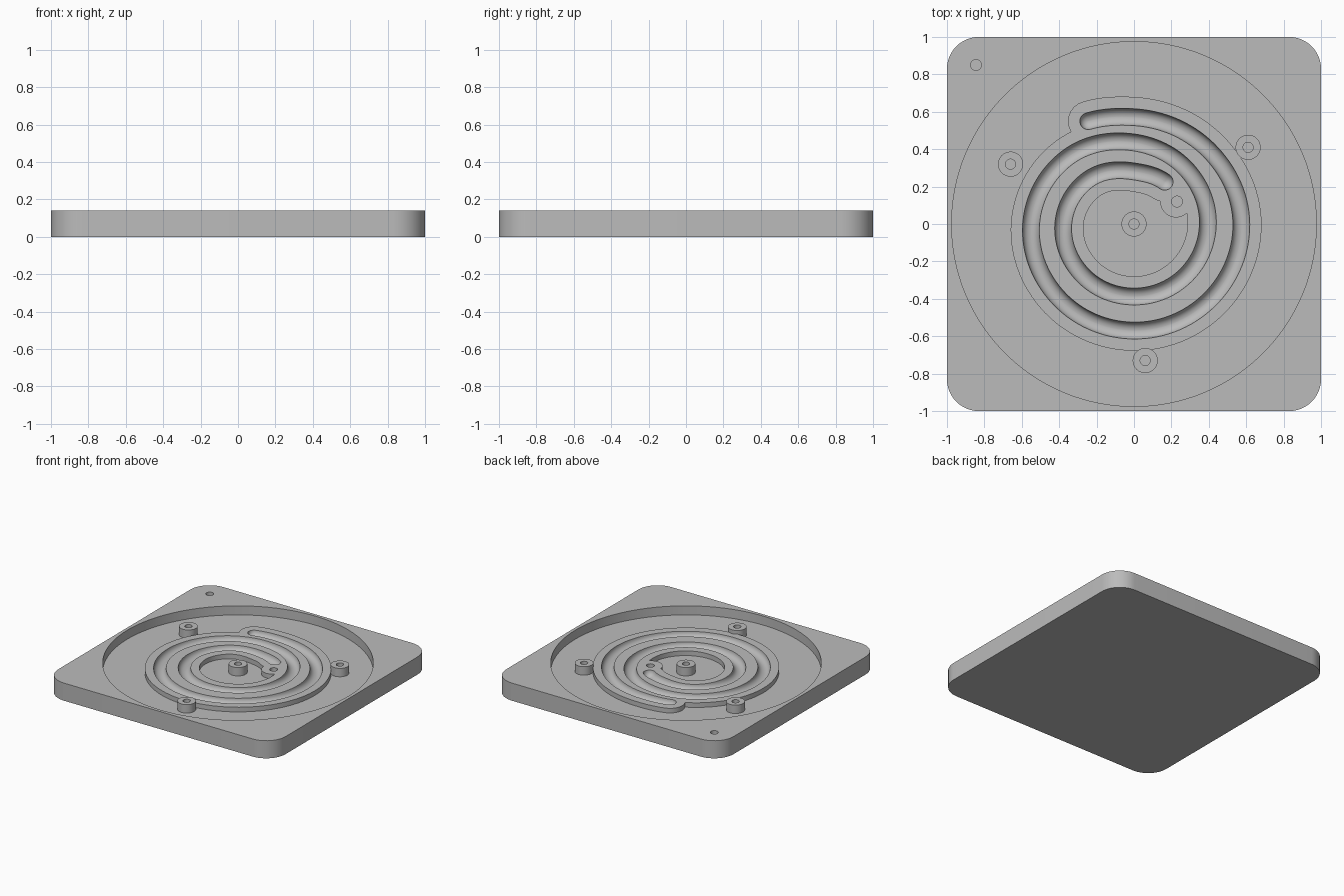
import bpy, bmesh, math
from mathutils import Vector

cube = bpy.data.objects.get("Cube")
if cube:
    bpy.data.objects.remove(cube, do_unlink=True)

TOP, FLOOR, LAND = 0.14, 0.068, 0.105
GROOVE_R, LAND_R = 0.045, 0.108

grey = bpy.data.materials.new("machined grey")
grey.use_nodes = True
grey.diffuse_color = (0.5, 0.5, 0.5, 1)
grey.node_tree.nodes["Principled BSDF"].inputs["Base Color"].default_value = (0.5, 0.5, 0.5, 1)


def finish(bm, name):
    bmesh.ops.recalc_face_normals(bm, faces=bm.faces)
    mesh = bpy.data.meshes.new(name)
    bm.to_mesh(mesh)
    bm.free()
    mesh.materials.append(grey)
    ob = bpy.data.objects.new(name, mesh)
    bpy.context.collection.objects.link(ob)
    return ob


def cylinder(name, x, y, radius, z0, z1, sides=48):
    bm = bmesh.new()
    bmesh.ops.create_cone(bm, cap_ends=True, segments=sides, radius1=radius,
                          radius2=radius, depth=z1 - z0)
    bmesh.ops.translate(bm, verts=bm.verts, vec=(x, y, (z0 + z1) / 2))
    return finish(bm, name)


def combine(target, tool, operation):
    mod = target.modifiers.new(operation, "BOOLEAN")
    mod.operation, mod.solver, mod.object = operation, "EXACT", tool
    bpy.context.view_layer.objects.active = target
    bpy.ops.object.modifier_apply(modifier=mod.name)
    bpy.data.objects.remove(tool, do_unlink=True)


# Spiral centre line: angle in degrees and radius
KEYS = [(54, .279), (90, .281), (135, .34), (180, .378), (225, .387), (270, .388),
        (315, .39), (360, .395), (405, .405), (450, .436), (495, .503), (540, .55),
        (585, .565), (630, .57), (675, .572), (720, .574), (765, .562), (810, .571),
        (835, .603)]


def spiral_point(angle):
    i = max(k for k in range(len(KEYS) - 1) if KEYS[k][0] <= angle)
    (a0, r0), (a1, r1) = KEYS[i], KEYS[i + 1]

    def slope(k):
        p, q = KEYS[max(k - 1, 0)], KEYS[min(k + 1, len(KEYS) - 1)]
        return (q[1] - p[1]) / (q[0] - p[0])
    t, w = (angle - a0) / (a1 - a0), a1 - a0
    r = ((2*t**3 - 3*t**2 + 1) * r0 + (t**3 - 2*t**2 + t) * w * slope(i)
         + (3*t**2 - 2*t**3) * r1 + (t**3 - t**2) * w * slope(i + 1))
    a = math.radians(angle)
    return Vector((r * math.cos(a), r * math.sin(a)))


def strip(name, start, end, rings, cap=12):
    """Round-ended solid along the spiral; rings are (half width, height)."""
    path = [spiral_point(min(a, 834.99)) for a in range(start, end + 1, 3)]
    n = len(path)
    sides = []
    for i in range(n):
        d = (path[min(i + 1, n - 1)] - path[max(i - 1, 0)]).normalized()
        sides.append(Vector((-d.y, d.x)))

    def turned(v, a):
        return Vector((v.x * math.cos(a) - v.y * math.sin(a),
                       v.x * math.sin(a) + v.y * math.cos(a)))
    sweep = [-math.pi * k / cap for k in range(1, cap)]
    outline = list(zip(path, sides))
    outline += [(path[-1], turned(sides[-1], a)) for a in sweep]
    outline += [(p, -s) for p, s in reversed(list(zip(path, sides)))]
    outline += [(path[0], turned(-sides[0], a)) for a in sweep]
    count = len(outline)
    bm = bmesh.new()
    loops = [[bm.verts.new((*(p + s * w), z)) for p, s in outline] for w, z in rings]
    for low, high in zip(loops, loops[1:]):
        for i in range(count):
            j = (i + 1) % count
            bm.faces.new((low[i], low[j], high[j], high[i]))
    for loop in (loops[0], loops[-1]):
        right = n + cap - 1
        for i in range(n - 1):
            bm.faces.new((loop[i], loop[i + 1],
                          loop[right + n - 2 - i], loop[right + n - 1 - i]))
        bm.faces.new(loop[n - 1:right + 1])
        bm.faces.new(loop[right + n - 1:] + [loop[0]])
    return finish(bm, name)


# Square plate with rounded corners
bm = bmesh.new()
bmesh.ops.create_cube(bm, size=1)
bmesh.ops.scale(bm, verts=bm.verts, vec=(2, 2, TOP))
bmesh.ops.translate(bm, verts=bm.verts, vec=(0, 0, TOP / 2))
corners = [e for e in bm.edges if abs(e.verts[0].co.z - e.verts[1].co.z) > 0.1]
bmesh.ops.bevel(bm, geom=corners, offset=0.17, segments=12, profile=0.5, affect="EDGES")
plate = finish(bm, "base_plate")

# Round pocket
combine(plate, cylinder("pocket_cutter", 0, 0, 0.975, FLOOR, 0.3, 128), "DIFFERENCE")

# Raised spiral land, joined from overlapping stretches, with a pad for the port
land = strip("spiral_land", 54, 300, [(LAND_R, 0.04), (LAND_R, LAND)])
for first, last in ((285, 561), (546, 835)):
    combine(land, strip("land_part", first, last, [(LAND_R, 0.04), (LAND_R, LAND)]), "UNION")
combine(land, cylinder("port_pad", 0.225, 0.12, 0.085, 0.04, LAND), "UNION")
combine(plate, land, "UNION")

# Round-bottomed spiral groove
arc = [math.radians(a) for a in (88, 75, 60, 45, 30, 15, 0)]
profile = [(GROOVE_R * math.cos(a), LAND - GROOVE_R * math.sin(a)) for a in arc]
combine(plate, strip("groove_cutter", 54, 835, profile + [(GROOVE_R, 0.2)]), "DIFFERENCE")

# Blind port and corner hole
for x, y in ((0.23, 0.12), (-0.845, 0.85)):
    combine(plate, cylinder("hole_cutter", x, y, 0.029, 0.04, 0.3, 32), "DIFFERENCE")

# Screw bosses with blind holes
bosses = []
for name, x, y in (("centre_boss", 0, 0), ("right_boss", -0.66, 0.32),
                   ("left_boss", 0.61, 0.41), ("front_boss", 0.06, -0.73)):
    boss = cylinder(name, x, y, 0.067, 0.05, 0.135)
    combine(boss, cylinder("hole_cutter", x, y, 0.027, 0.075, 0.3, 32), "DIFFERENCE")
    bosses.append(boss)

# Smooth curved walls, keep edges sharp
bpy.ops.object.select_all(action="DESELECT")
for ob in [plate] + bosses:
    ob.select_set(True)
bpy.context.view_layer.objects.active = plate
bpy.ops.object.shade_smooth_by_angle(angle=math.radians(32))
